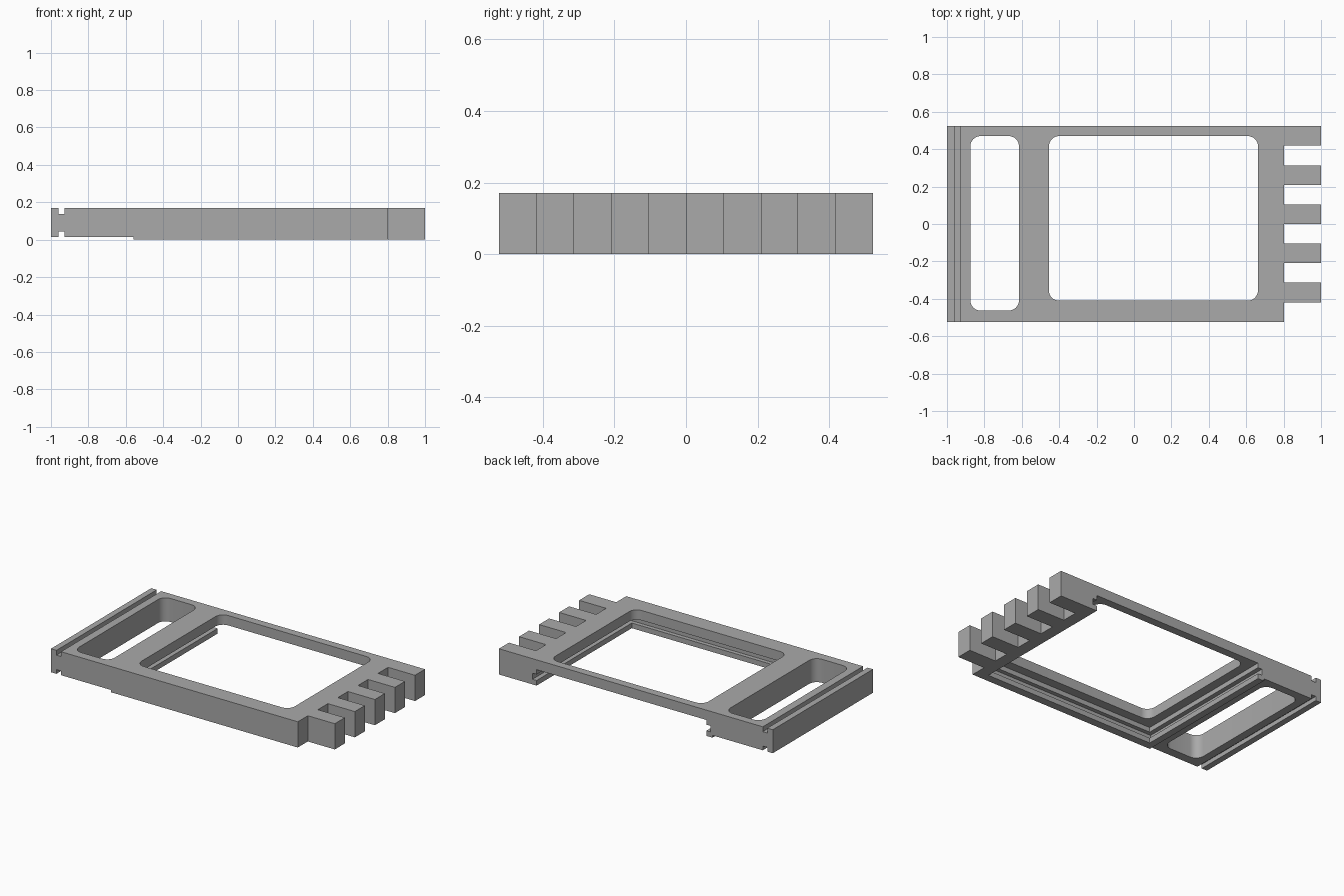
import bpy, bmesh
from math import pi, cos, sin, radians

if "Cube" in bpy.data.objects:
    bpy.data.objects.remove(bpy.data.objects["Cube"], do_unlink=True)

HALF_Y, TOP = 0.523, 0.17

grey = bpy.data.materials.new("plain grey")
grey.use_nodes = True
colour = (0.4, 0.4, 0.4, 1)
grey.diffuse_color = colour
grey.node_tree.nodes["Principled BSDF"].inputs["Base Color"].default_value = colour


def prism(name, outline, z0, z1):
    """Extrude a flat outline from z0 up to z1."""
    bm = bmesh.new()
    face = bm.faces.new([bm.verts.new((x, y, z0)) for x, y in outline])
    ext = bmesh.ops.extrude_face_region(bm, geom=[face])
    for v in ext["geom"]:
        if isinstance(v, bmesh.types.BMVert):
            v.co.z = z1
    bmesh.ops.recalc_face_normals(bm, faces=bm.faces)
    mesh = bpy.data.meshes.new(name)
    bm.to_mesh(mesh)
    bm.free()
    mesh.materials.append(grey)
    obj = bpy.data.objects.new(name, mesh)
    bpy.context.collection.objects.link(obj)
    return obj


def rect(x0, x1, y0, y1):
    return [(x0, y0), (x1, y0), (x1, y1), (x0, y1)]


def rounded(x0, x1, y0, y1, r=0.055, steps=8):
    corners = [(x1 - r, y1 - r), (x0 + r, y1 - r), (x0 + r, y0 + r), (x1 - r, y0 + r)]
    pts = []
    for i, (cx, cy) in enumerate(corners):
        for k in range(steps + 1):
            a = pi / 2 * (i + k / steps)
            pts.append((cx + r * cos(a), cy + r * sin(a)))
    return pts


def cut(target, outline, z0, z1):
    """Subtract a prism from the target and discard the cutter."""
    cutter = prism("cutter", outline, z0, z1)
    cutter.hide_render = True
    mod = target.modifiers.new("cut", "BOOLEAN")
    mod.operation, mod.solver, mod.object = "DIFFERENCE", "EXACT", cutter
    bpy.context.view_layer.objects.active = target
    bpy.ops.object.modifier_apply(modifier=mod.name)
    bpy.data.objects.remove(cutter, do_unlink=True)


# Frame outline with a comb of five teeth on the +x end
ROOT, PITCH = 0.803, 2 * HALF_Y / 10
outline = [(-1, HALF_Y), (-1, -HALF_Y), (ROOT, -HALF_Y)]
for i in range(5):
    low = -HALF_Y + PITCH * (2 * i + 1)
    high = low + PITCH
    outline += [(ROOT, low), (1, low), (1, high)]
    if i < 4:
        outline.append((ROOT, high))
frame = prism("frame", outline, 0, TOP)

# Raised underside at the -x end
cut(frame, rect(-1.1, -0.56, -0.7, 0.7), -0.1, 0.015)

# Thin grooves across the top and bottom of the -x end
for z0, z1 in ((0.138, 0.3), (-0.1, 0.043)):
    cut(frame, rect(-0.96, -0.927, -0.7, 0.7), z0, z1)

# Underside tray open at the back, with a slide-in slot in its walls
cut(frame, rect(-0.515, 0.725, -0.47, 0.7), -0.1, 0.105)
cut(frame, rect(-0.545, 0.755, -0.497, 0.7), 0.034, 0.074)

# Narrow and large through windows
cut(frame, rounded(-0.875, -0.615, -0.463, 0.47), -0.1, 0.3)
cut(frame, rounded(-0.455, 0.663, -0.41, 0.47), -0.1, 0.3)

# Smooth corners, sharp edges
bpy.ops.object.select_all(action="DESELECT")
frame.select_set(True)
bpy.context.view_layer.objects.active = frame
bpy.ops.object.shade_smooth_by_angle(angle=radians(30))
